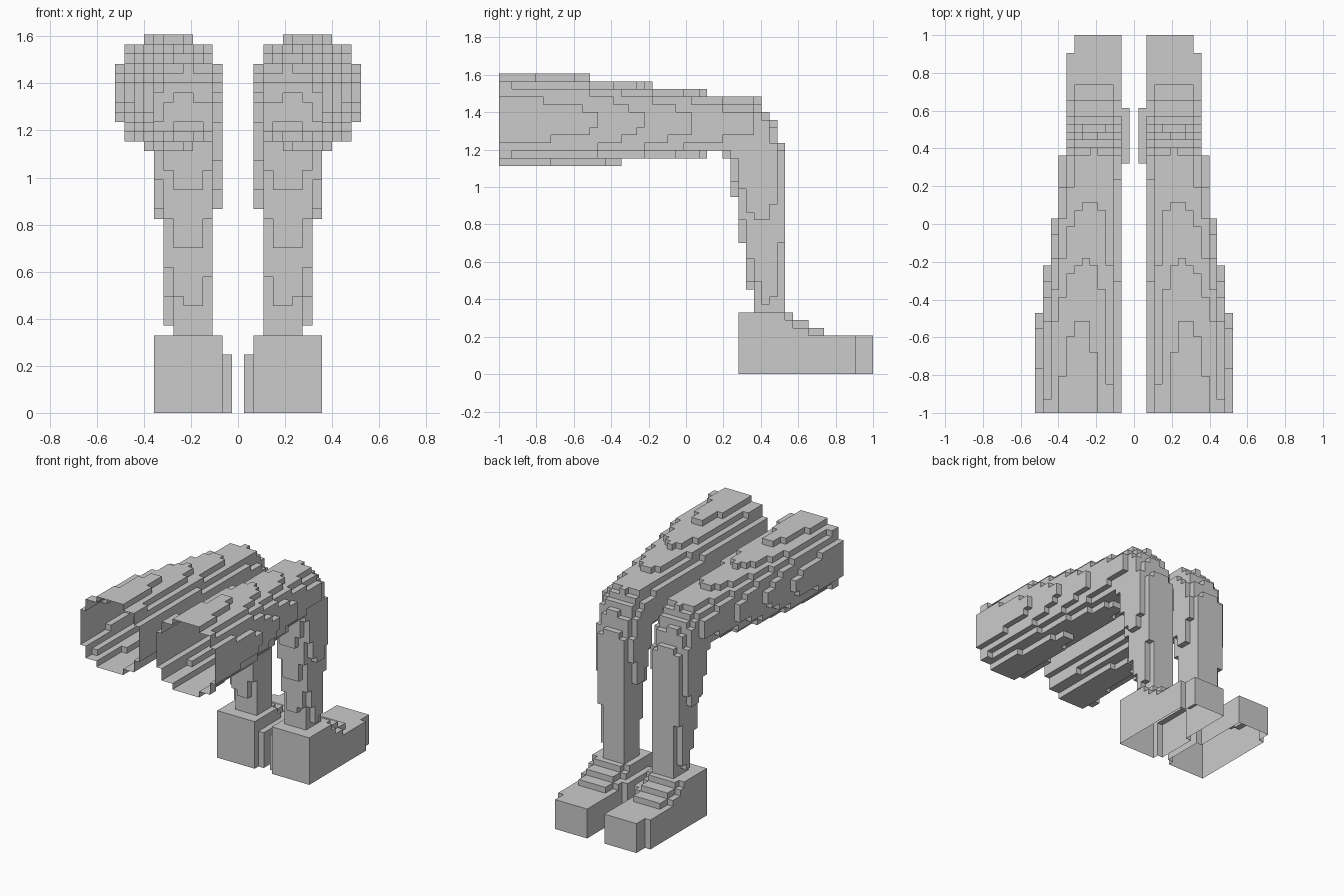
import bpy, bmesh, math

if "Cube" in bpy.data.objects:
    bpy.data.objects.remove(bpy.data.objects["Cube"])

# Grid of the blocky surface (one leg, +x side)
PX, PY, PZ = 0.0415, 0.0417, 0.0412
NX, NY, NZ = 13, 49, 40


def edge_x(i):
    return 0.025 + PX * i


def edge_y(j):
    y = 0.53 + PY * (j - 37)
    return 1.0 if y > 0.98 else max(-1.0, y)


def edge_z(k):
    return PZ * k


def lerp(table, t):
    """Row of values at t from a table of (t, values...) rows."""
    if t <= table[0][0]:
        return table[0][1:]
    for a, b in zip(table, table[1:]):
        if t <= b[0]:
            f = (t - a[0]) / (b[0] - a[0])
            return [p + (q - p) * f for p, q in zip(a[1:], b[1:])]
    return table[-1][1:]


def in_oval(u, v, u0, u1, v0, v1, n):
    a = abs(u - (u0 + u1) / 2) / ((u1 - u0) / 2)
    b = abs(v - (v0 + v1) / 2) / ((v1 - v0) / 2)
    return a ** n + b ** n <= 1


# Thigh sections along y: inner x, outer x, bottom z, top z
THIGH = [(-1.0, .05, .538, 1.108, 1.612), (-.51, .055, .508, 1.122, 1.588),
         (-.22, .06, .46, 1.14, 1.55), (-.01, .06, .427, 1.16, 1.525),
         (.2, .06, .4, 1.18, 1.495), (.36, .065, .385, 1.2, 1.468)]
# Shin and knee sections along z: inner x, outer x, min y, max y
SHIN = [(.25, .1, .285, .37, .535), (.42, .1, .298, .35, .535),
        (.73, .095, .325, .294, .535), (.86, .088, .342, .275, .535),
        (.98, .08, .352, .252, .535), (1.17, .065, .372, .215, .53),
        (1.31, .07, .37, .18, .485), (1.4, .085, .36, .15, .44),
        (1.49, .12, .32, .1, .36)]
# Shoe profile along y: start, end, top z
SHOE = [(.27, .57, .335), (.57, .615, .3), (.615, .66, .29),
        (.66, .75, .25), (.75, 1.01, .21)]


def in_shoe(x, y, z):
    if x < .0665:                                  # inner bulge
        return .32 < y < .615 and z < .25
    if x > (.357 if y < .9 else .316):
        return False
    for y0, y1, top in SHOE:
        if y0 < y < y1 and z < top:
            side = x > .316 or x < .1
            return not (side and y > .53 and z > top - PZ and z > .21)
    return False


def solid(i, j, k):
    if not (0 <= i < NX and 0 <= j < NY and 0 <= k < NZ):
        return False
    x = (edge_x(i) + edge_x(i + 1)) / 2
    y = (edge_y(j) + edge_y(j + 1)) / 2
    z = (edge_z(k) + edge_z(k + 1)) / 2
    if in_shoe(x, y, z):
        return True
    if x > .0665 and y < .36 and in_oval(x, z, *lerp(THIGH, y), 2.1):
        return True
    return .25 < z < 1.485 and in_oval(x, y, *lerp(SHIN, z), 2.6)


def leg_mesh(side):
    cells = {(i, j, k) for i in range(NX) for j in range(NY)
             for k in range(NZ) if edge_y(j + 1) > -1 and edge_y(j) < 1
             and solid(i, j, k)}
    first = min(c[1] for c in cells)
    bm = bmesh.new()
    verts = {}

    def vert(c):
        if c not in verts:
            verts[c] = bm.verts.new((side * edge_x(c[0]), edge_y(c[1]), edge_z(c[2])))
        return verts[c]

    for c in cells:
        for axis in range(3):
            for d in (0, 1):
                n = list(c)
                n[axis] += 2 * d - 1
                if tuple(n) in cells:
                    continue
                # The thigh end and the sole are open
                if d == 0 and ((axis == 1 and c[1] == first) or (axis == 2 and c[2] == 0)):
                    continue
                u, v = (axis + 1) % 3, (axis + 2) % 3
                quad = []
                for du, dv in ((0, 0), (1, 0), (1, 1), (0, 1)):
                    p = list(c)
                    p[axis] += d
                    p[u] += du
                    p[v] += dv
                    quad.append(vert(tuple(p)))
                if (d == 0) != (side < 0):
                    quad.reverse()
                bm.faces.new(quad)
    # Merge flat regions into large faces
    bmesh.ops.dissolve_limit(bm, angle_limit=math.radians(1),
                             verts=bm.verts[:], edges=bm.edges[:])
    return bm


# Two mirrored legs
for name, side in (("right_leg", 1), ("left_leg", -1)):
    bm = leg_mesh(side)
    mesh = bpy.data.meshes.new(name)
    bm.to_mesh(mesh)
    bm.free()
    bpy.context.collection.objects.link(bpy.data.objects.new(name, mesh))
